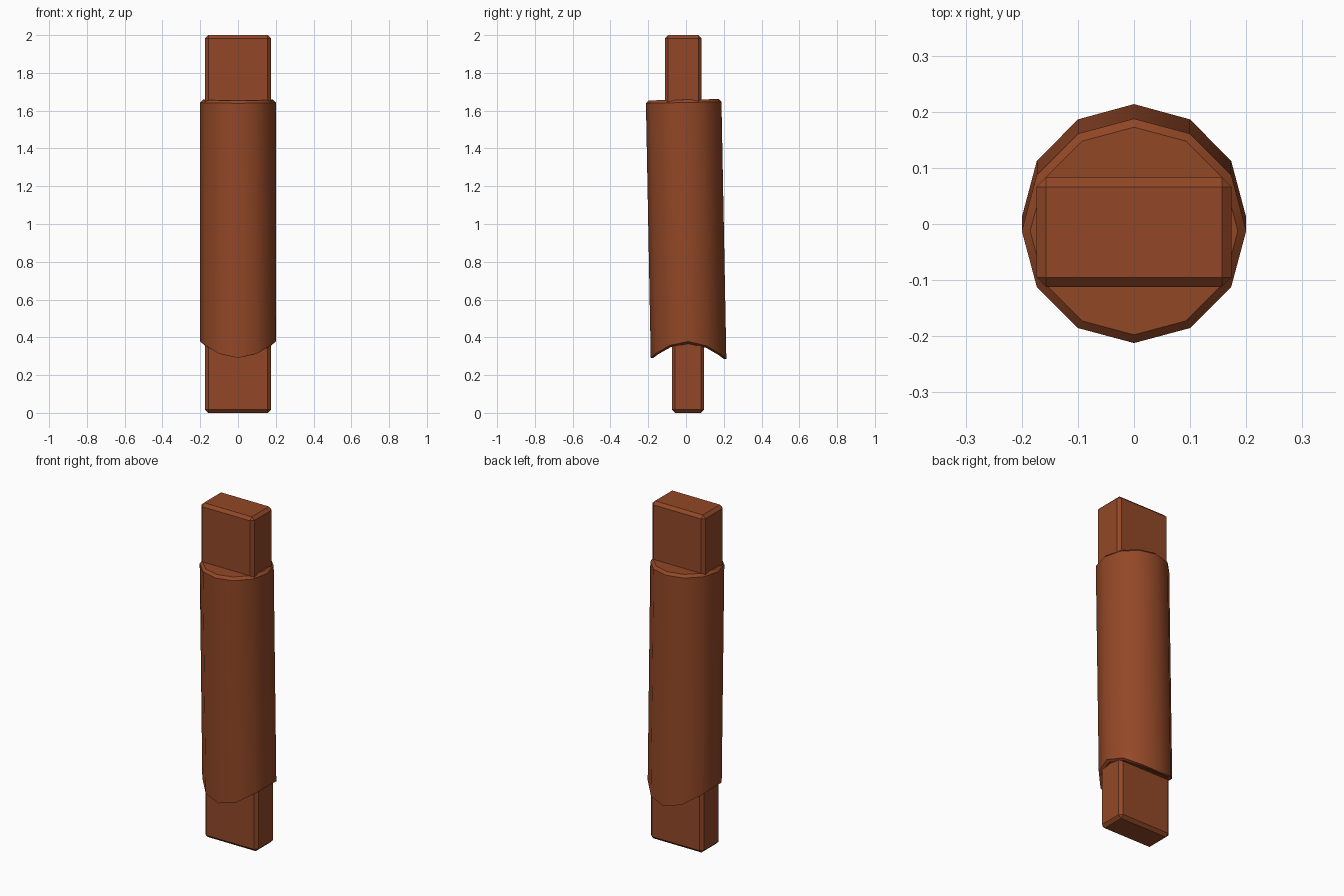
import bpy, bmesh, math
from mathutils import Matrix

cube = bpy.data.objects.get("Cube")
if cube:
    bpy.data.objects.remove(cube, do_unlink=True)

wood = bpy.data.materials.new("red_brown_wood")
wood.use_nodes = True
colour = (0.29, 0.064, 0.02, 1)
wood.diffuse_color = colour
wood.node_tree.nodes["Principled BSDF"].inputs["Base Color"].default_value = colour


def finish(name, bm):
    bmesh.ops.recalc_face_normals(bm, faces=bm.faces[:])
    mesh = bpy.data.meshes.new(name)
    bm.to_mesh(mesh)
    bm.free()
    mesh.materials.append(wood)
    obj = bpy.data.objects.new(name, mesh)
    bpy.context.collection.objects.link(obj)
    return obj


def tenon(name, y0, y1, z0, z1):
    """Chamfered rectangular block."""
    bm = bmesh.new()
    bmesh.ops.create_cube(bm, size=1)
    bmesh.ops.scale(bm, vec=(0.348, y1 - y0, z1 - z0), verts=bm.verts[:])
    bmesh.ops.translate(bm, vec=(0, (y0 + y1) / 2, (z0 + z1) / 2), verts=bm.verts[:])
    bmesh.ops.bevel(bm, geom=bm.edges[:], offset=0.017, segments=1, affect='EDGES')
    return finish(name, bm)


# Tenons at both ends
tenon("top_tenon", -0.112, 0.083, 1.3, 2.0)
tenon("bottom_tenon", -0.075, 0.096, 0.0, 0.7)

# Twelve-sided log, saddle-cut underneath
SIDES = 12
TILT = 0.019
bm = bmesh.new()


def saddle(y):
    return 0.378 - 0.09 * (y / 0.2) ** 2 - 0.034 * y


def ring(radius, height):
    verts = []
    for i in range(SIDES):
        a = math.tau * i / SIDES
        y = radius * math.cos(a)
        verts.append(bm.verts.new((radius * math.sin(a), y, height(y))))
    return verts


rings = [ring(0.185, lambda y: saddle(y) - 0.012),
         ring(0.2, saddle),
         ring(0.2, lambda y: 1.643),
         ring(0.185, lambda y: 1.658)]
for low, high in zip(rings, rings[1:]):
    for i in range(SIDES):
        j = (i + 1) % SIDES
        bm.faces.new((low[i], low[j], high[j], high[i]))
bm.faces.new(rings[-1])

# Curved underside in strips running side to side
under = rings[0]
for i in range(SIDES // 2):
    strip = [under[i], under[i + 1], under[-i - 1], under[-i]]
    bm.faces.new(list(dict.fromkeys(strip)))

# Slight lean of the log about its middle
lean = Matrix.Translation((0, 0, 1)) @ Matrix.Rotation(TILT, 4, 'X') @ Matrix.Translation((0, 0, -1))
bmesh.ops.transform(bm, matrix=lean, verts=bm.verts[:])
log = finish("log_body", bm)

bpy.ops.object.select_all(action='DESELECT')
log.select_set(True)
bpy.context.view_layer.objects.active = log
bpy.ops.object.shade_smooth_by_angle(angle=math.radians(35))
